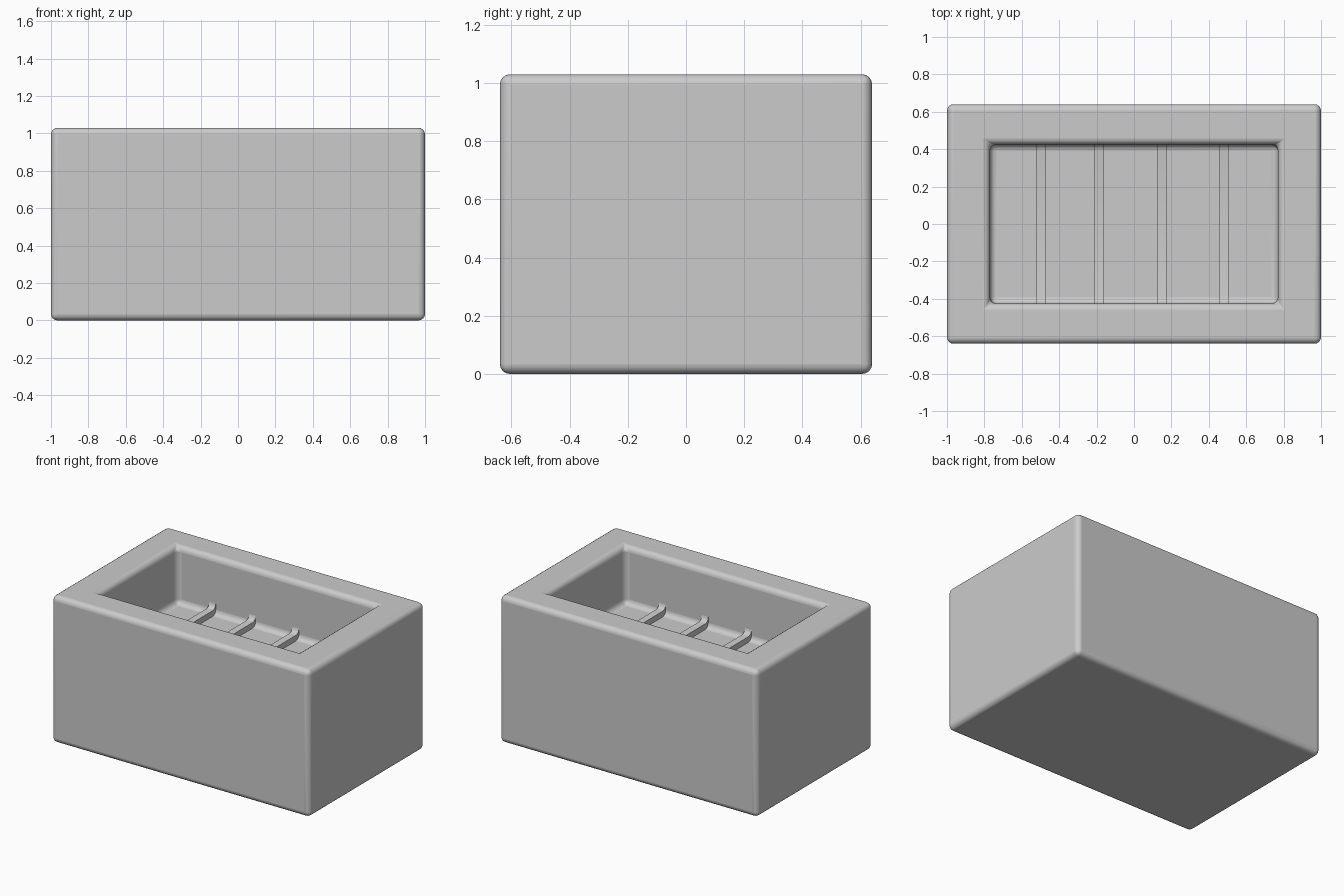
import bpy, bmesh, math

if "Cube" in bpy.data.objects:
    bpy.data.objects.remove(bpy.data.objects["Cube"])

L, W, H = 2.0, 1.28, 1.03        # outer size
IX, IY = 0.77, 0.425             # half size of the cavity
FLOOR = 0.63                     # cavity floor height
R = 0.035                        # edge rounding


def finish(bm, name):
    bmesh.ops.recalc_face_normals(bm, faces=bm.faces)
    me = bpy.data.meshes.new(name)
    bm.to_mesh(me)
    bm.free()
    ob = bpy.data.objects.new(name, me)
    bpy.context.collection.objects.link(ob)
    bpy.ops.object.select_all(action='DESELECT')
    ob.select_set(True)
    bpy.context.view_layer.objects.active = ob
    bpy.ops.object.shade_smooth_by_angle(angle=math.radians(35))
    return ob


def ring(bm, x, y, z):
    return [bm.verts.new((sx * x, sy * y, z))
            for sx, sy in ((-1, -1), (1, -1), (1, 1), (-1, 1))]


# Block with a recessed tray: bottom, outer top, inner top, floor rings
bm = bmesh.new()
rings = [ring(bm, L / 2, W / 2, 0), ring(bm, L / 2, W / 2, H),
         ring(bm, IX, IY, H), ring(bm, IX, IY, FLOOR)]
for a, b in zip(rings, rings[1:]):
    for i in range(4):
        j = (i + 1) % 4
        bm.faces.new((a[i], a[j], b[j], b[i]))
bm.faces.new(rings[0][::-1])
bm.faces.new(rings[-1])
body = finish(bm, "planter_block")
bev = body.modifiers.new("rounded_edges", 'BEVEL')
bev.width = R
bev.segments = 4
bev.limit_method = 'ANGLE'
bev.angle_limit = math.radians(40)
nrm = body.modifiers.new("weighted_normals", 'WEIGHTED_NORMAL')
nrm.keep_sharp = True


# Floor ribs: strip profile with ends curving up along the floor fillet
def rib(x, name, width=0.05, top=0.04):
    right = []
    for i in range(5):
        a = math.radians(90 * i / 4)
        right.append((IY - R + R * math.sin(a), FLOOR + top + R - R * math.cos(a)))
    right.append((IY + 0.02, right[-1][1]))
    right.append((IY + 0.02, FLOOR - 0.02))
    profile = [(-y, z) for y, z in reversed(right)] + right
    bm = bmesh.new()
    f = bm.faces.new([bm.verts.new((x - width / 2, y, z)) for y, z in profile])
    ext = bmesh.ops.extrude_face_region(bm, geom=[f])
    bmesh.ops.translate(bm, vec=(width, 0, 0),
                        verts=[v for v in ext["geom"] if isinstance(v, bmesh.types.BMVert)])
    finish(bm, name)


for i, x in enumerate((-0.495, -0.185, 0.15, 0.48)):
    rib(x, f"floor_rib_{i + 1}")
